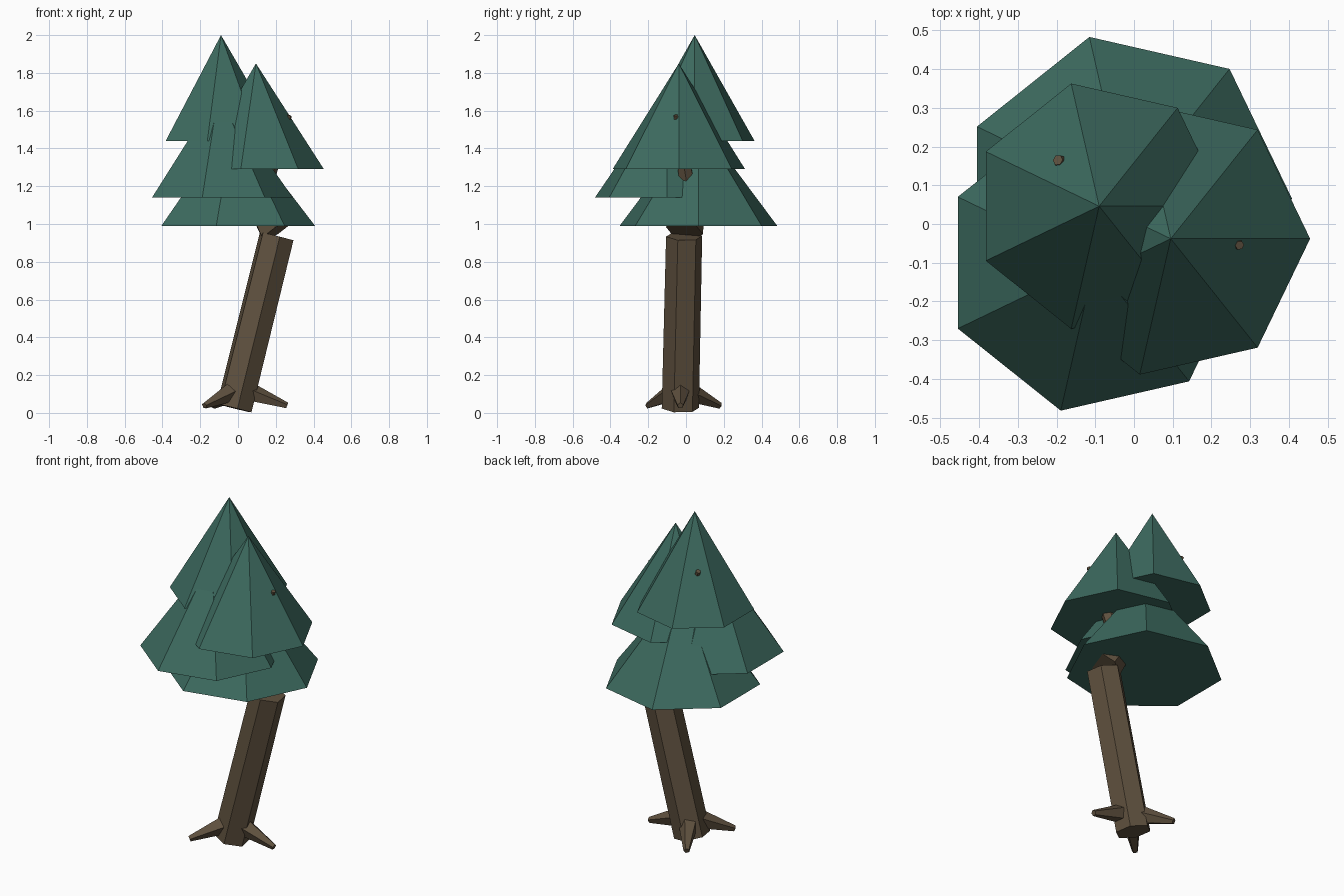
import bpy, bmesh, math
from mathutils import Vector, Matrix

if "Cube" in bpy.data.objects:
    bpy.data.objects.remove(bpy.data.objects["Cube"])


def material(name, rgb):
    m = bpy.data.materials.new(name)
    m.diffuse_color = (*rgb, 1)
    m.use_nodes = True
    m.node_tree.nodes["Principled BSDF"].inputs["Base Color"].default_value = m.diffuse_color
    return m


GREEN = material("pine green", (0.046, 0.145, 0.115))
BROWN = material("bark brown", (0.115, 0.082, 0.049))


def limb(name, start, end, r1, r2, sides, mat, spin=0):
    """Tapered prism from start to end; spin turns its corners about its axis."""
    a, b = Vector(start), Vector(end)
    d = b - a
    bm = bmesh.new()
    bmesh.ops.create_cone(bm, cap_ends=True, segments=sides, radius1=r1, radius2=r2,
                          depth=d.length)
    # put a corner on local +x, then apply the spin
    first = max(bm.verts, key=lambda v: (round(v.co.x, 4), v.co.y)) if r2 else \
        max((v for v in bm.verts if v.co.z < 0), key=lambda v: (round(v.co.x, 4), v.co.y))
    offset = math.atan2(first.co.y, first.co.x)
    tilt = Vector((0, 0, 1)).rotation_difference(d).to_matrix().to_4x4()
    bm.transform(Matrix.Translation((a + b) / 2) @ tilt
                 @ Matrix.Rotation(math.radians(spin) - offset, 4, 'Z'))
    me = bpy.data.meshes.new(name)
    bm.to_mesh(me)
    bm.free()
    me.materials.append(mat)
    ob = bpy.data.objects.new(name, me)
    bpy.context.collection.objects.link(ob)
    return ob


# Foliage: four seven-sided cones of equal height (x, y, base z, radius)
H = 0.56
for i, (x, y, z, r) in enumerate([(-0.02, 0.066, 0.99, 0.428), (-0.102, -0.10, 1.14, 0.392),
                                  (0.095, -0.038, 1.29, 0.36), (-0.09, 0.046, 1.44, 0.325)]):
    limb(f"foliage_{i + 1}", (x, y, z), (x, y, z + H), r, 0, 7, GREEN)

# Leaning trunk and the bent piece above it
limb("trunk", (-0.02, -0.03, 0.025), (0.205, -0.01, 0.935), 0.1, 0.097, 6, BROWN, 40)
limb("upper_trunk", (0.205, -0.008, 0.965), (0.1, 0.03, 1.13), 0.1, 0.07, 6, BROWN, 30)

# Branches whose tips just pierce the foliage
FORK = (0.1, 0.025, 1.1)
limb("left_branch", FORK, (-0.197, 0.165, 1.715), 0.06, 0.014, 6, BROWN)
limb("right_branch", FORK, (0.273, -0.055, 1.575), 0.06, 0.012, 6, BROWN)

# Three tapered roots
for i, (x, y) in enumerate([(0.26, -0.03), (-0.13, 0.18), (-0.178, -0.203)]):
    limb(f"root_{i + 1}", (0.0, -0.03, 0.13), (x, y, 0.038), 0.065, 0.017, 5, BROWN, 180)
